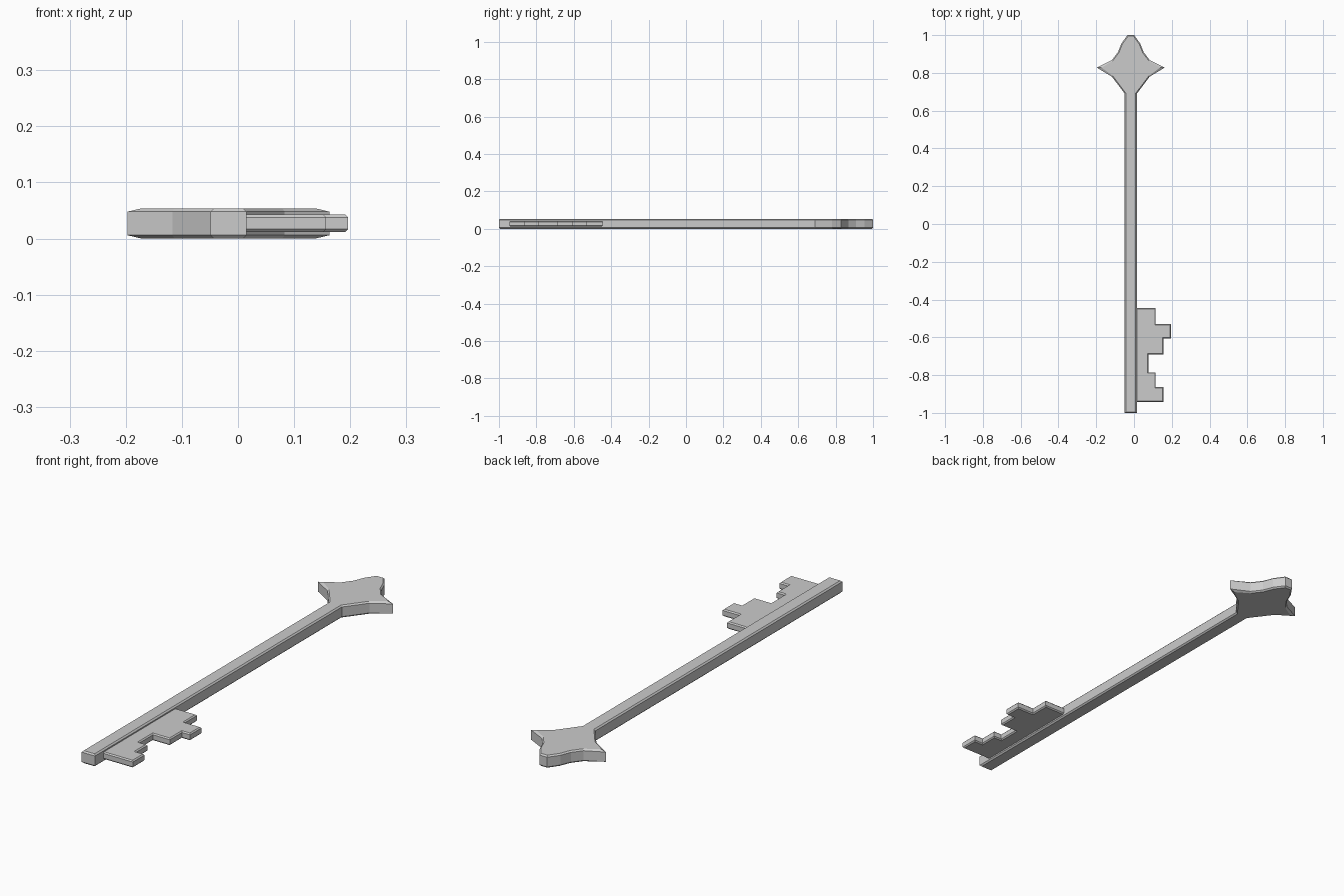
import bpy, bmesh

cube = bpy.data.objects.get("Cube")
if cube:
    bpy.data.objects.remove(cube, do_unlink=True)

# Single plain metal colour
metal = bpy.data.materials.new("grey_metal")
metal.use_nodes = True
colour = (0.6, 0.6, 0.6, 1)
metal.diffuse_color = colour
metal.node_tree.nodes["Principled BSDF"].inputs["Base Color"].default_value = colour

AXIS = -0.017  # x of the shaft's centre line


def plate(name, outline, bottom, top, edge, tip=None):
    """Extrude a flat outline and chamfer its upper and lower rims."""
    bm = bmesh.new()
    low = bm.faces.new([bm.verts.new((x, y, bottom + edge)) for x, y in outline])
    geom = bmesh.ops.extrude_face_region(bm, geom=[low], use_keep_orig=True)["geom"]
    high = next(g for g in geom if isinstance(g, bmesh.types.BMFace))
    for v in high.verts:
        v.co.z = top - edge
    bmesh.ops.recalc_face_normals(bm, faces=bm.faces[:])
    for cap, z in ((low, bottom), (high, top)):
        bmesh.ops.inset_region(bm, faces=[cap], thickness=edge, use_even_offset=True)
        for v in cap.verts:
            v.co.z = z
            # Longer chamfer on the pointed side tips
            if tip and abs(v.co.x - AXIS) > tip:
                v.co.x -= 0.013 if v.co.x > AXIS else -0.013
    bmesh.ops.recalc_face_normals(bm, faces=bm.faces[:])
    mesh = bpy.data.meshes.new(name)
    bm.to_mesh(mesh)
    bm.free()
    mesh.materials.append(metal)
    obj = bpy.data.objects.new(name, mesh)
    bpy.context.collection.objects.link(obj)
    return obj


# Shaft and four-pointed star handle: half outline, mirrored about the axis
half = [(0.032, -1), (0.032, 0.69), (0.1, 0.78), (0.18, 0.828),
        (0.1, 0.868), (0.068, 0.91), (0.05, 0.955), (0.018, 1)]
outline = [(AXIS + x, y) for x, y in half] + [(AXIS - x, y) for x, y in reversed(half)]
plate("shaft_and_star_handle", outline, 0, 0.054, 0.006, tip=0.15)

# Thin toothed bit: each tooth step is (reach, start y, end y)
steps = [(0.115, -0.445, -0.53), (0.196, -0.53, -0.607), (0.157, -0.607, -0.69),
         (0.076, -0.69, -0.785), (0.115, -0.785, -0.863), (0.157, -0.863, -0.943)]
teeth = [(0, steps[0][1])]
for reach, start, end in steps:
    teeth += [(reach, start), (reach, end)]
teeth.append((0, steps[-1][2]))
plate("toothed_bit", teeth, 0.012, 0.043, 0.005)
